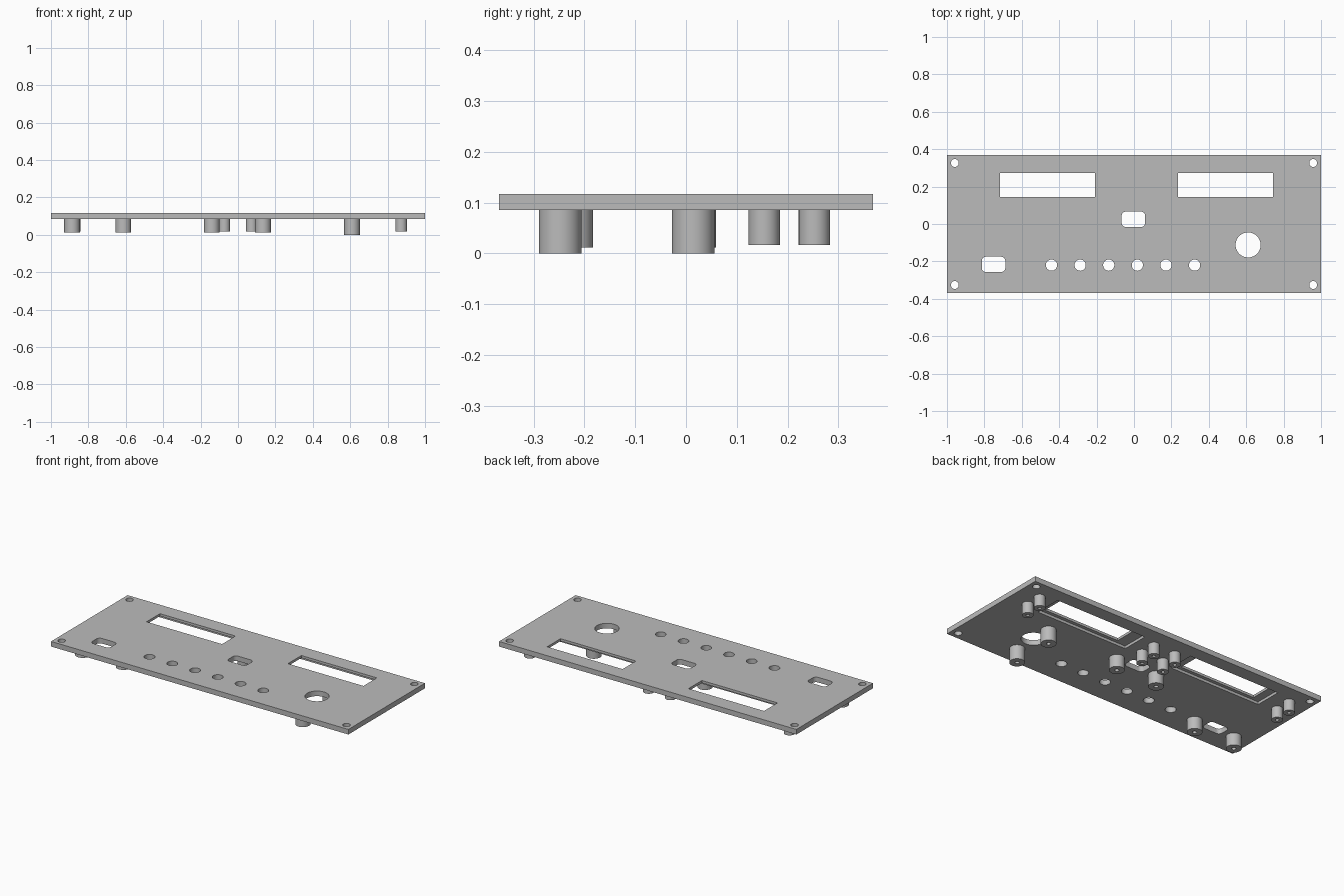
import bpy
import bmesh
from math import cos, sin, pi, radians

cube = bpy.data.objects.get("Cube")
if cube:
    bpy.data.objects.remove(cube)

BOTTOM, TOP = 0.086, 0.117
HALF_DEPTH = 0.368
SEGMENTS = 48

grey = bpy.data.materials.new("panel grey")
grey.use_nodes = True
grey.diffuse_color = (0.5, 0.5, 0.5, 1)
grey.node_tree.nodes["Principled BSDF"].inputs["Base Color"].default_value = (0.5, 0.5, 0.5, 1)


def make_object(name, bm):
    bmesh.ops.recalc_face_normals(bm, faces=bm.faces)
    mesh = bpy.data.meshes.new(name)
    bm.to_mesh(mesh)
    bm.free()
    mesh.materials.append(grey)
    obj = bpy.data.objects.new(name, mesh)
    bpy.context.collection.objects.link(obj)
    return obj


def rounded_outline(x, y, half_x, half_y, radius, steps):
    """Corner arcs joined into one closed outline; a full radius gives a circle."""
    points = []
    for i, (sx, sy) in enumerate([(1, 1), (-1, 1), (-1, -1), (1, -1)]):
        for k in range(steps):
            a = (i + k / max(steps - 1, 1)) * pi / 2
            points.append((x + sx * (half_x - radius) + radius * cos(a),
                           y + sy * (half_y - radius) + radius * sin(a)))
    return points


def circle_outline(x, y, radius):
    return [(x + radius * cos(2 * pi * k / SEGMENTS), y + radius * sin(2 * pi * k / SEGMENTS))
            for k in range(SEGMENTS)]


def add_prism(bm, outline, low, high):
    face = bm.faces.new([bm.verts.new((x, y, low)) for x, y in outline])
    result = bmesh.ops.extrude_face_region(bm, geom=[face], use_keep_orig=True)
    top = [v for v in result["geom"] if isinstance(v, bmesh.types.BMVert)]
    bmesh.ops.translate(bm, verts=top, vec=(0, 0, high - low))


def prisms(name, outlines, low, high):
    bm = bmesh.new()
    for outline in outlines:
        add_prism(bm, outline, low, high)
    return make_object(name, bm)


def rectangle(x0, x1, y0, y1):
    return [(x0, y0), (x1, y0), (x1, y1), (x0, y1)]


def smooth(obj):
    bpy.ops.object.select_all(action="DESELECT")
    obj.select_set(True)
    bpy.context.view_layer.objects.active = obj
    bpy.ops.object.shade_smooth_by_angle(angle=radians(30))


# Panel plate
panel = prisms("panel", [rectangle(-1, 1, -HALF_DEPTH, HALF_DEPTH)], BOTTOM, TOP)

# Through openings: display windows, slots, button row, dial and corner screws
openings = [rectangle(x, x + 0.508, 0.144, 0.273) for x in (-0.716, 0.235)]
openings += [rounded_outline(x, y, 0.063, 0.041, 0.022, 7)
             for x, y in ((-0.751, -0.216), (-0.003, 0.025))]
openings += [circle_outline(-0.441 + 0.153 * i, -0.22, 0.03) for i in range(6)]
openings.append(circle_outline(0.61, -0.112, 0.067))
openings += [circle_outline(sx * 0.958, sy * 0.326, 0.021) for sx in (-1, 1) for sy in (-1, 1)]
opening_cutter = prisms("opening_cutter", openings, BOTTOM - 0.05, TOP + 0.05)

# Display recesses on the underside
recesses = [rectangle(x, x + 0.61, 0.124, 0.288) for x in (-0.765, 0.166)]
recess_cutter = prisms("recess_cutter", recesses, BOTTOM - 0.05, BOTTOM + 0.016)

cutters = (recess_cutter, opening_cutter)
for cutter in cutters:
    cutter.hide_render = True
    cut = panel.modifiers.new(cutter.name, "BOOLEAN")
    cut.operation = "DIFFERENCE"
    cut.solver = "EXACT"
    cut.object = cutter
bpy.context.view_layer.update()
depsgraph = bpy.context.evaluated_depsgraph_get()
cut_mesh = bpy.data.meshes.new_from_object(panel.evaluated_get(depsgraph))
panel.modifiers.clear()
panel.data = cut_mesh
for cutter in cutters:
    bpy.data.objects.remove(cutter)
smooth(panel)


# Hollow standoffs hanging under the panel
def standoff(name, x, y, radius, bore, low):
    bm = bmesh.new()
    rings = []
    for r, z in ((bore, BOTTOM), (bore, low), (radius, low), (radius, BOTTOM)):
        rings.append([bm.verts.new((px, py, z)) for px, py in circle_outline(x, y, r)])
    for inner, outer in zip(rings, rings[1:]):
        for k in range(SEGMENTS):
            n = (k + 1) % SEGMENTS
            bm.faces.new((inner[k], inner[n], outer[n], outer[k]))
    smooth(make_object(name, bm))


for x in (-0.873, -0.073, 0.073, 0.873):
    for y in (0.154, 0.253):
        standoff("display_standoff", x, y, 0.031, 0.01, 0.017)
for x, y in ((-0.75, -0.225), (-0.003, 0.017)):
    for side in (-1, 1):
        standoff("slot_standoff", x + side * 0.137, y, 0.042, 0.012, 0.012)
for y in (-0.248, 0.014):
    standoff("dial_standoff", 0.61, y, 0.042, 0.012, 0)
